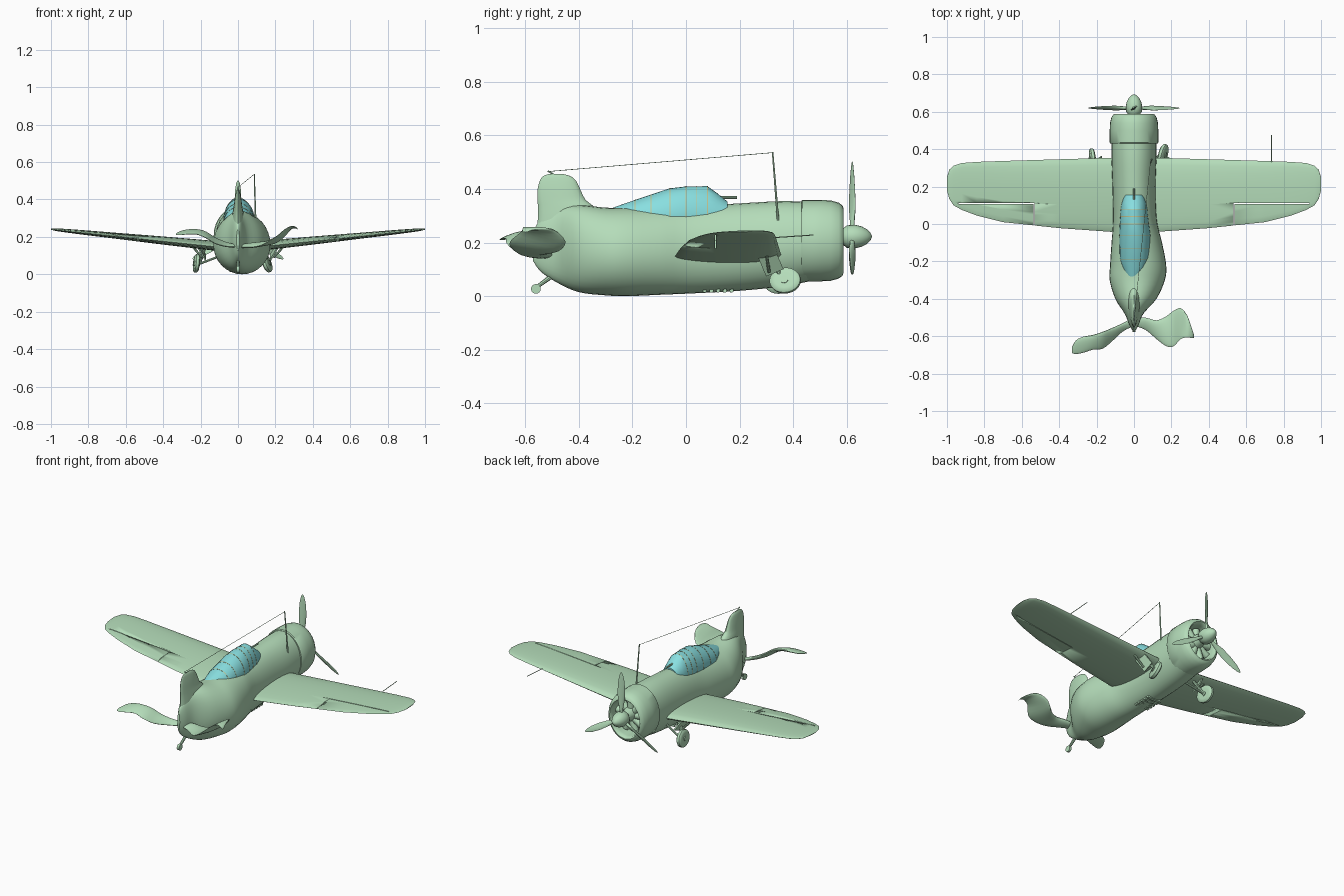
import bpy, bmesh, math
from mathutils import Vector, Matrix


def material(name, rgb):
    m = bpy.data.materials.new(name)
    m.diffuse_color = (*rgb, 1)
    return m


GREEN = material("pale green", (0.46, 0.72, 0.49))
GLASS = material("canopy blue", (0.25, 0.74, 0.75))
TAN = material("frame tan", (0.55, 0.56, 0.28))


def finish(bm, name, mat=GREEN, angle=40):
    bmesh.ops.recalc_face_normals(bm, faces=bm.faces)
    me = bpy.data.meshes.new(name)
    bm.to_mesh(me)
    bm.free()
    me.materials.append(mat)
    me.shade_smooth()
    me.set_sharp_from_angle(angle=math.radians(angle))
    ob = bpy.data.objects.new(name, me)
    bpy.context.collection.objects.link(ob)
    return ob


def loft(name, rings, mat=GREEN, caps=True, angle=40):
    bm = bmesh.new()
    vs = [[bm.verts.new(p) for p in r] for r in rings]
    n = len(vs[0])
    for a, b in zip(vs, vs[1:]):
        for i in range(n):
            bm.faces.new((a[i], a[(i + 1) % n], b[(i + 1) % n], b[i]))
    if caps:
        bm.faces.new(vs[0])
        bm.faces.new(vs[-1])
    return finish(bm, name, mat, angle)


def resample(rows, k=4):
    """Smooth in-between rows by a Catmull-Rom curve."""
    out = []
    for i in range(len(rows) - 1):
        p = [rows[max(0, min(len(rows) - 1, j))] for j in (i - 1, i, i + 1, i + 2)]
        for s in range(k):
            t = s / k
            out.append([0.5 * (2 * b + (c - a) * t + (2 * a - 5 * b + 4 * c - d) * t * t
                               + (3 * b - a - 3 * c + d) * t ** 3) for a, b, c, d in zip(*p)])
    return out + [rows[-1]]


def section(y, xl, xr, zb, zt, mid=0.48, n=32):
    """Oval cross-section of a body at station y."""
    zm = zb + (zt - zb) * mid
    pts = []
    for i in range(n):
        a = 2 * math.pi * i / n
        s = math.sin(a)
        z = zm + s * ((zt - zm) if s > 0 else (zm - zb))
        pts.append(((xl + xr) / 2 + (xr - xl) / 2 * math.cos(a), y, z))
    return pts


def foil(x, yt, yl, zt, zl, th, n=10):
    """Airfoil section at span x, from trailing to leading edge and back."""
    pts = []
    for i in range(2 * n):
        a = math.pi * i / n
        u = (1 - math.cos(a)) / 2
        h = th * 0.5 * math.sin(a) * (0.65 + 0.45 * u)
        pts.append((x, yt + (yl - yt) * u, zt + (zl - zt) * u + h))
    return pts


def rod(name, a, b, r1, r2=None, seg=8, mat=GREEN):
    a, b = Vector(a), Vector(b)
    bm = bmesh.new()
    rot = (b - a).to_track_quat('Z', 'Y').to_matrix().to_4x4()
    bmesh.ops.create_cone(bm, cap_ends=True, segments=seg, radius1=r1,
                          radius2=r1 if r2 is None else r2, depth=(b - a).length,
                          matrix=Matrix.Translation((a + b) / 2) @ rot)
    return finish(bm, name, mat)


def box(name, centre, size, rot=(0, 0, 0), mat=GREEN):
    bm = bmesh.new()
    bmesh.ops.create_cube(bm, size=1, matrix=Matrix.LocRotScale(
        Vector(centre), Matrix.Rotation(rot[0], 3, 'X') @ Matrix.Rotation(rot[1], 3, 'Y'), Vector(size)))
    return finish(bm, name, mat)


# Fuselage with its bent rear end
body = [(-0.57, -0.008, 0.008, 0.13, 0.24), (-0.54, -0.025, 0.025, 0.09, 0.29),
        (-0.48, -0.05, 0.05, 0.05, 0.33), (-0.40, -0.10, 0.12, 0.015, 0.34),
        (-0.30, -0.13, 0.165, 0.003, 0.33), (-0.22, -0.128, 0.172, 0.0, 0.33),
        (-0.10, -0.12, 0.15, 0.005, 0.33), (0.02, -0.112, 0.122, 0.01, 0.335),
        (0.20, -0.115, 0.115, 0.02, 0.346), (0.35, -0.12, 0.12, 0.035, 0.354),
        (0.46, -0.12, 0.12, 0.055, 0.352)]
loft("fuselage", [section(*r) for r in resample(body)])

# Engine cowl with an open, rounded mouth
cowl = [(0.43, 0.97), (0.435, 1), (0.50, 1), (0.54, 0.985), (0.57, 0.93), (0.584, 0.86),
        (0.588, 0.78), (0.58, 0.73), (0.56, 0.71), (0.50, 0.71)]
loft("engine_cowl", [section(y, -0.13 * k, 0.13 * k, 0.207 - 0.152 * k, 0.207 + 0.152 * k, 0.5)
                     for y, k in cowl])

# Engine cylinders and crankcase
HUB = Vector((0, 0.62, 0.222))
rod("crankcase", (0, 0.49, HUB.z), (0, 0.59, HUB.z), 0.05, 0.03, 20)
for i in range(9):
    a = 2 * math.pi * i / 9
    d = Vector((math.sin(a), 0, math.cos(a)))
    c = Vector((0, 0.53, 0.21))
    rod("engine_cylinder", c + d * 0.03, c + d * 0.09, 0.02, seg=10)

# Spinner
spin = [(0.585, 0.03), (0.60, 0.042), (0.63, 0.044), (0.655, 0.038), (0.675, 0.027), (0.688, 0.014), (0.693, 0.003)]
loft("spinner", [section(y, -r, r, HUB.z - r, HUB.z + r, 0.5, 20) for y, r in spin])

# Three twisted propeller blades
for i in range(3):
    rot = Matrix.Translation(HUB) @ Matrix.Rotation(2 * math.pi * i / 3, 4, 'Y')
    rings = []
    for r, w, th, tw in [(0.02, 0.009, 0.009, 60), (0.06, 0.010, 0.008, 50), (0.11, 0.019, 0.006, 40),
                         (0.17, 0.021, 0.004, 30), (0.23, 0.017, 0.003, 24), (0.265, 0.010, 0.002, 20),
                         (0.28, 0.003, 0.001, 20)]:
        t = math.radians(tw)
        ring = []
        for k in range(12):
            u, v = w * math.cos(k * math.pi / 6), th * math.sin(k * math.pi / 6)
            ring.append(rot @ Vector((u * math.cos(t) - v * math.sin(t), u * math.sin(t) + v * math.cos(t), r)))
        rings.append(ring)
    loft("propeller_blade", rings)

# Wings with rounded tips and aileron slots
half = [(0, -0.045, 0.355, 0.06), (0.12, -0.042, 0.354, 0.058), (0.4, -0.022, 0.346, 0.048), (0.7, 0.01, 0.337, 0.033),
        (0.84, 0.045, 0.332, 0.026), (0.92, 0.075, 0.326, 0.021), (0.965, 0.10, 0.312, 0.016),
        (0.988, 0.135, 0.29, 0.011), (1.0, 0.18, 0.25, 0.004)]
span = [(-x, *r) for x, *r in half[:0:-1]] + half
wing = loft("wing", [foil(x, yt, yl, 0.135 + 0.104 * abs(x), 0.143 + 0.1 * abs(x), th)
                     for x, yt, yl, th in span])
for s in (-1, 1):
    for centre, size in [((s * 0.735, 0.11, 0.22), (0.404, 0.004, 0.2)),
                         ((s * 0.535, 0.04, 0.2), (0.004, 0.144, 0.2))]:
        cutter = box("aileron_cutter", centre, size)
        mod = wing.modifiers.new("slot", 'BOOLEAN')
        mod.operation, mod.object = 'DIFFERENCE', cutter
        bpy.context.view_layer.objects.active = wing
        bpy.ops.object.modifier_apply(modifier=mod.name)
        bpy.data.objects.remove(cutter)

# Wavy tailplanes: span x, trailing y, leading y, trailing z, leading z, thickness
right = [(0, -0.545, -0.50, 0.15, 0.15, 0.02), (0.06, -0.565, -0.50, 0.145, 0.16, 0.025),
         (0.12, -0.615, -0.515, 0.155, 0.165, 0.028), (0.17, -0.652, -0.495, 0.18, 0.165, 0.028),
         (0.21, -0.655, -0.465, 0.205, 0.175, 0.026), (0.25, -0.615, -0.45, 0.24, 0.205, 0.022),
         (0.285, -0.607, -0.49, 0.256, 0.245, 0.016), (0.31, -0.61, -0.56, 0.248, 0.25, 0.01),
         (0.32, -0.61, -0.59, 0.24, 0.24, 0.004)]
left = [(0, -0.545, -0.50, 0.15, 0.15, 0.02), (-0.06, -0.575, -0.53, 0.15, 0.165, 0.025),
        (-0.12, -0.63, -0.557, 0.165, 0.19, 0.028), (-0.17, -0.668, -0.577, 0.195, 0.222, 0.028),
        (-0.22, -0.672, -0.593, 0.215, 0.236, 0.024), (-0.27, -0.688, -0.602, 0.215, 0.236, 0.02),
        (-0.31, -0.695, -0.622, 0.21, 0.228, 0.014), (-0.332, -0.69, -0.66, 0.21, 0.217, 0.004)]
for name, rows in (("right_tailplane", right), ("left_tailplane", left)):
    loft(name, [foil(*r) for r in resample(rows, 3)])

# Fin, broad where it grows out of the body: z, rear y, front y, thickness
fin = [(0.20, -0.56, -0.30, 0.085), (0.28, -0.553, -0.31, 0.08), (0.33, -0.552, -0.34, 0.065), (0.36, -0.554, -0.375, 0.052),
       (0.40, -0.553, -0.395, 0.04), (0.43, -0.545, -0.41, 0.028), (0.447, -0.533, -0.43, 0.018), (0.456, -0.51, -0.46, 0.006)]
loft("fin", [[(q[2], q[1], z) for q in foil(0, yt, yl, 0, 0, th)] for z, yt, yl, th in resample(fin, 3)])

# Canopy glass and its frame hoops
glass = [(-0.285, -0.035, 0.03, 0.29, 0.325), (-0.23, -0.062, 0.066, 0.26, 0.345), (-0.18, -0.076, 0.082, 0.25, 0.362),
         (-0.06, -0.078, 0.088, 0.24, 0.402), (0.0, -0.076, 0.08, 0.24, 0.409), (0.08, -0.071, 0.071, 0.24, 0.41),
         (0.115, -0.065, 0.065, 0.25, 0.385), (0.155, -0.055, 0.055, 0.27, 0.352)]
loft("canopy", [section(*r, 0.3) for r in glass], GLASS, angle=25)


def canopy_at(y):
    for a, b in zip(glass, glass[1:]):
        if a[0] <= y <= b[0]:
            t = (y - a[0]) / (b[0] - a[0])
            return [p + (q - p) * t for p, q in zip(a, b)]


for y in (-0.19, -0.13, -0.06, 0.0, 0.04, 0.08):
    rings = []
    for d in (-0.0015, 0.0015):
        q = canopy_at(y + d)
        rings.append(section(q[0], q[1] - 0.001, q[2] + 0.001, q[3], q[4] + 0.001, 0.3))
    loft("canopy_frame", rings, TAN)
rod("gun_sight", (0, 0.10, 0.368), (0, 0.19, 0.368), 0.005)

# Radio mast, wire and pitot tube
rod("radio_mast", (0.095, 0.345, 0.26), (0.087, 0.323, 0.537), 0.005, 0.003)
rod("radio_wire", (0.087, 0.323, 0.535), (0, -0.51, 0.465), 0.0013, seg=5)
rod("wire_post", (0, -0.48, 0.445), (0, -0.515, 0.467), 0.003)
rod("pitot_tube", (0.735, 0.31, 0.217), (0.735, 0.475, 0.228), 0.002, seg=6)

# Main landing gear: wheel, hub, legs and door on each side
for s, c, axis in ((-1, (-0.222, 0.345, 0.058), (1, 0.1, -0.12)), (1, (0.155, 0.37, 0.058), (1, -0.25, 0.35))):
    c, d = Vector(c), Vector(axis).normalized()
    frame = Matrix.Translation(c) @ d.to_track_quat('Y', 'Z').to_matrix().to_4x4()
    tyre = [(-0.014, 0.030), (-0.013, 0.042), (-0.007, 0.049), (0.007, 0.049), (0.013, 0.042), (0.014, 0.030)]
    loft("wheel", [[frame @ Vector(p) for p in section(y, -r * 1.2, r * 1.2, -r, r, 0.5, 24)] for y, r in tyre])
    rod("wheel_hub", c - d * 0.018, c + d * 0.018, 0.015, seg=12)
    rod("gear_leg", c - d * 0.016 * s, (s * 0.17, 0.29, 0.16), 0.008)
    rod("gear_brace", c - d * 0.016 * s, (s * 0.09, 0.32, 0.10), 0.006)
    rod("gear_side_strut", (s * 0.25, 0.30, 0.155), (s * 0.19, 0.31, 0.09), 0.006)
    box("gear_door", (s * 0.195, 0.315, 0.125), (0.008, 0.07, 0.09), (0.4, s * 0.5))

# Tail wheel
rod("tail_leg", (0, -0.50, 0.075), (0, -0.555, 0.035), 0.009, 0.007)
rod("tail_wheel", (-0.007, -0.56, 0.027), (0.007, -0.56, 0.027), 0.018, seg=16)

# Belly louvres
for i in range(5):
    box("belly_louvre", (0, 0.07 + 0.025 * i, 0.02), (0.09, 0.014, 0.012), (0.15, 0))
